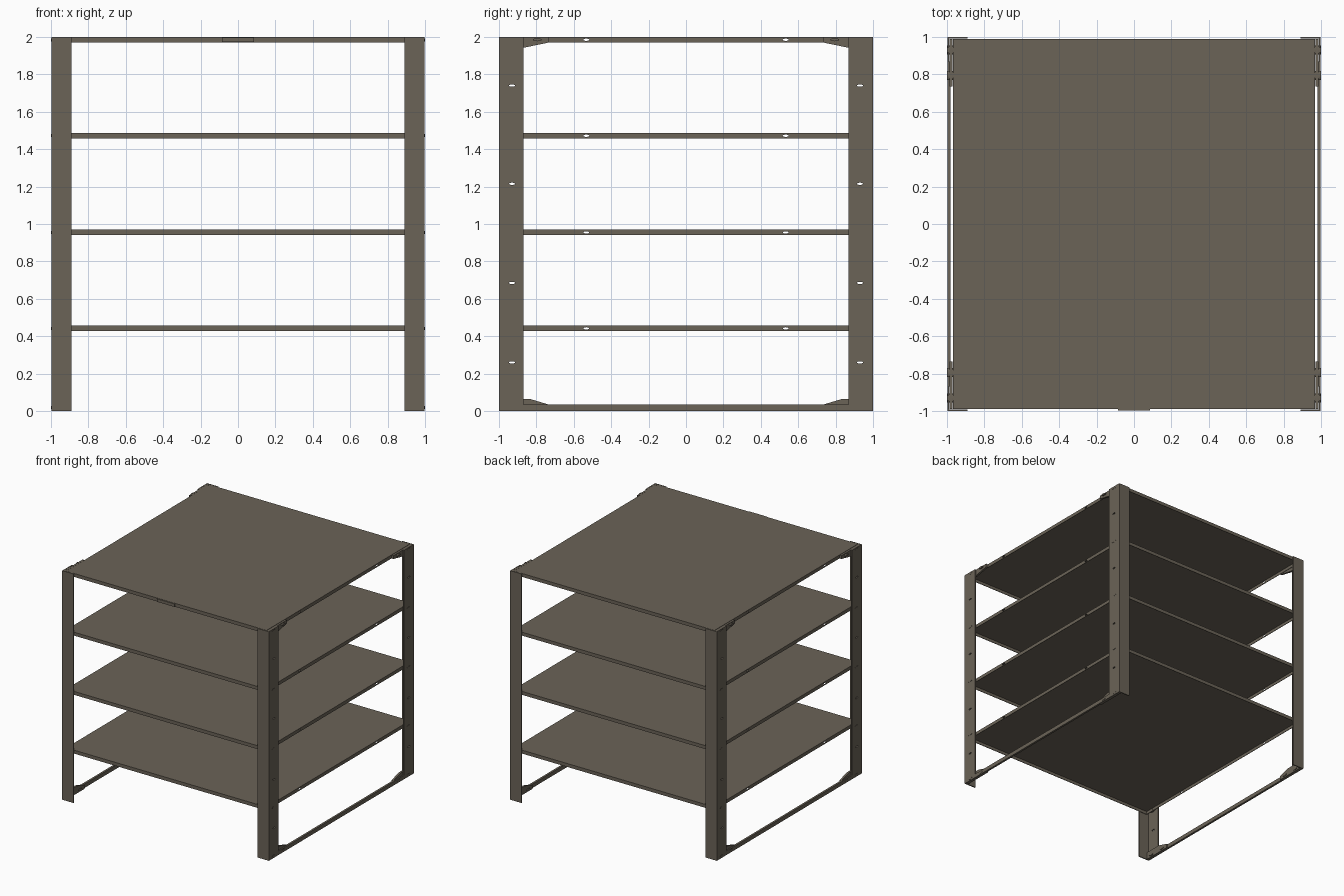
import bpy, bmesh, math
from mathutils import Matrix

if "Cube" in bpy.data.objects:
    bpy.data.objects.remove(bpy.data.objects["Cube"])

steel = bpy.data.materials.new("grey brown steel")
steel.diffuse_color = (0.145, 0.125, 0.096, 1)
steel.use_nodes = True
steel.node_tree.nodes["Principled BSDF"].inputs["Base Color"].default_value = steel.diffuse_color


def make(name, bm):
    bmesh.ops.recalc_face_normals(bm, faces=bm.faces)
    me = bpy.data.meshes.new(name)
    bm.to_mesh(me)
    bm.free()
    ob = bpy.data.objects.new(name, me)
    bpy.context.collection.objects.link(ob)
    me.materials.append(steel)
    return ob


def box(bm, a, b):
    m = Matrix.Translation([(p + q) / 2 for p, q in zip(a, b)]) @ \
        Matrix.Diagonal([abs(q - p) for p, q in zip(a, b)] + [1])
    return bmesh.ops.create_cube(bm, size=1, matrix=m)["verts"]


def prism(bm, pts, vec):
    f = bm.faces.new([bm.verts.new(p) for p in pts])
    ext = bmesh.ops.extrude_face_region(bm, geom=[f])["geom"]
    bmesh.ops.translate(bm, vec=vec, verts=[v for v in ext if isinstance(v, bmesh.types.BMVert)])


def pin(bm, x0, x1, y, z, ry, rz):
    # elliptical pin lying along x
    m = Matrix.Translation(((x0 + x1) / 2, y, z)) @ Matrix.Diagonal((1, ry, rz, 1)) @ \
        Matrix.Rotation(math.pi / 2, 4, 'Y')
    bmesh.ops.create_cone(bm, cap_ends=True, segments=16, radius1=1, radius2=1,
                          depth=abs(x1 - x0), matrix=m)


shelf_tops = [0.457, 0.970, 1.487, 2.0]
LIP = 0.03

# cutter for the punched holes in posts and shelf lips
bm = bmesh.new()
for sy in (-1, 1):
    for z in (0.26, 0.685, 1.215, 1.74):
        pin(bm, -1.1, 1.1, sy * 0.93, z, 0.016, 0.006)
    for t in shelf_tops:
        pin(bm, -1.1, 1.1, sy * 0.533, t - LIP / 2, 0.016, 0.006)
cutter = make("hole_cutter", bm)
cutter.hide_render = True
cutter.hide_viewport = True


def punch(ob):
    mod = ob.modifiers.new("holes", 'BOOLEAN')
    mod.operation = 'DIFFERENCE'
    mod.solver = 'EXACT'
    mod.object = cutter


# shelves: open-bottomed trays
for i, t in enumerate(shelf_tops):
    bm = bmesh.new()
    box(bm, (-0.968, -0.989, t - LIP), (0.968, 0.989, t))
    bm.normal_update()
    bmesh.ops.delete(bm, geom=[f for f in bm.faces if f.normal.z < -0.5], context='FACES_ONLY')
    ob = make("shelf_%d" % (i + 1), bm)
    # make sure the open shell faces outward before thickening it inward
    if max(ob.data.polygons, key=lambda p: p.center.z).normal.z < 0:
        ob.data.flip_normals()
    mod = ob.modifiers.new("sheet", 'SOLIDIFY')
    mod.thickness = 0.006
    mod.offset = -1
    punch(ob)

# corner posts, gussets and bolts
for sx, side in ((-1, "left"), (1, "right")):
    for sy, end in ((-1, "front"), (1, "back")):
        bm = bmesh.new()
        prof = [(0.998, 1), (0.998, 0.868), (0.988, 0.868), (0.988, 0.991), (0.89, 0.991), (0.89, 1)]
        prism(bm, [(sx * x, sy * y, 0) for x, y in prof], (0, 0, 2))
        punch(make("%s_%s_post" % (end, side), bm))

        bm = bmesh.new()
        low = [(0.99, 0), (0.735, 0), (0.735, 0.035), (0.835, 0.065), (0.99, 0.065)]
        top = [(0.99, 1.999), (0.735, 1.999), (0.735, 1.97), (0.87, 1.942), (0.99, 1.942)]
        for pts in (low, top):
            prism(bm, [(sx * 0.97, sy * y, z) for y, z in pts], (sx * 0.0175, 0, 0))
        make("%s_%s_gussets" % (end, side), bm)

        bm = bmesh.new()
        for z in [0.018] + [t - LIP / 2 for t in shelf_tops]:
            pin(bm, sx * 0.964, sx * 1.0, sy * 0.93, z, 0.024, 0.008)
        for z in (0.018, 1.985):
            pin(bm, sx * 0.964, sx * 1.0, sy * 0.795, z, 0.024, 0.008)
        make("%s_%s_bolts" % (end, side), bm)

    # bottom side rail
    bm = bmesh.new()
    box(bm, (sx * 0.98, -0.868, 0), (sx * 0.998, 0.868, 0.034))
    make(side + "_bottom_rail", bm)

# blank plate on the front lip of the top shelf
bm = bmesh.new()
box(bm, (-0.085, -0.998, 1.972), (0.085, -0.989, 1.998))
make("front_plate", bm)
